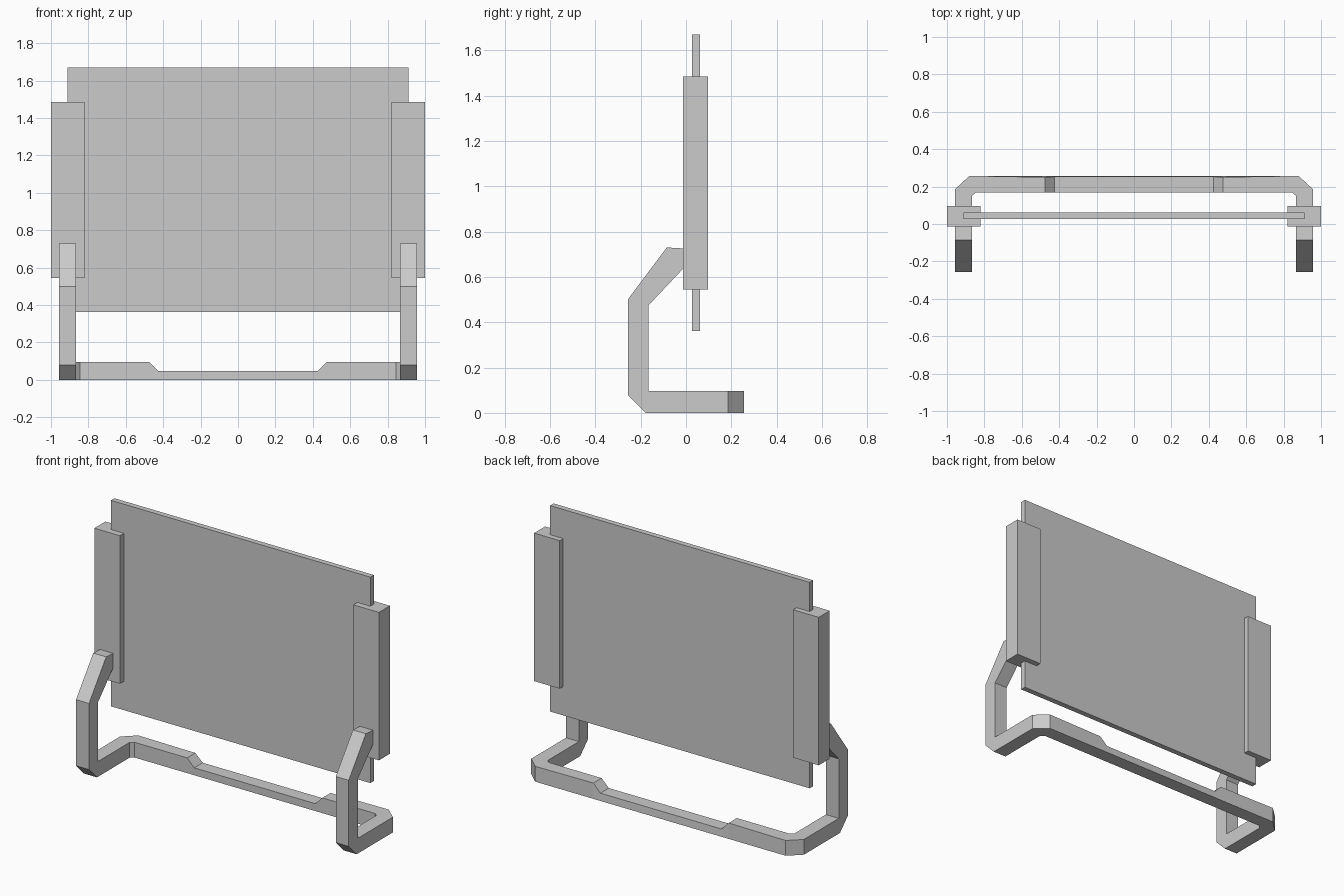
import bpy, bmesh

if "Cube" in bpy.data.objects:
    bpy.data.objects.remove(bpy.data.objects["Cube"])

grey = bpy.data.materials.new("light_grey")
grey.diffuse_color = (0.6, 0.6, 0.6, 1)
grey.use_nodes = True
grey.node_tree.nodes["Principled BSDF"].inputs["Base Color"].default_value = grey.diffuse_color


def finish(name, bm):
    bmesh.ops.recalc_face_normals(bm, faces=bm.faces)
    mesh = bpy.data.meshes.new(name)
    bm.to_mesh(mesh)
    bm.free()
    mesh.materials.append(grey)
    obj = bpy.data.objects.new(name, mesh)
    bpy.context.collection.objects.link(obj)
    return obj


def box(name, x, y, z):
    bm = bmesh.new()
    bmesh.ops.create_cube(bm, size=1)
    for v in bm.verts:
        v.co = [r[0] + (c + 0.5) * (r[1] - r[0]) for c, r in zip(v.co, (x, y, z))]
    return finish(name, bm)


def mirror(obj):
    mod = obj.modifiers.new("mirror", 'MIRROR')
    mod.use_axis[0] = True


# Flat panel and the two side clamps that grip it
box("panel", (-0.912, 0.912), (0.026, 0.061), (0.362, 1.67))
mirror(box("side_clamp", (0.82, 1.0), (-0.014, 0.096), (0.545, 1.485)))

# Bent frame, swept as four-point sections from the clamp to the middle
XO, XI = 0.958, 0.867
sections = []
# Upright leg: outer (y, z) and inner (y, z) of each bend
for (yo, zo), (yi, zi) in [((0.0, 0.725), (0.0, 0.65)),
                           ((-0.085, 0.73), (-0.014, 0.635)),
                           ((-0.257, 0.50), (-0.165, 0.475)),
                           ((-0.257, 0.08), (-0.165, 0.097)),
                           ((-0.177, 0.0), (-0.165, 0.097))]:
    sections.append([(XO, yo, zo), (XI, yo, zo), (XI, yi, zi), (XO, yi, zi)])
# Foot and back bar: outer (x, y), inner (x, y), height, outer top y
for (xo, yo), (xi, yi), h, yt in [((XO, 0.185), (XI, 0.15), 0.097, 0.185),
                                  ((0.88, 0.257), (0.846, 0.168), 0.097, 0.257),
                                  ((0.475, 0.257), (0.475, 0.168), 0.097, 0.25),
                                  ((0.425, 0.257), (0.425, 0.168), 0.047, 0.253),
                                  ((0.0, 0.257), (0.0, 0.168), 0.047, 0.253)]:
    sections.append([(xo, yo, 0), (xi, yi, 0), (xi, yi, h), (xo, yt, h)])

bm = bmesh.new()
rings = [[bm.verts.new(p) for p in s] for s in sections]
for a, b in zip(rings, rings[1:]):
    for i in range(4):
        j = (i + 1) % 4
        bm.faces.new((a[i], a[j], b[j], b[i]))
bm.faces.new(rings[0])
bmesh.ops.remove_doubles(bm, verts=bm.verts, dist=0.0005)
mirror(finish("stand_frame", bm))
